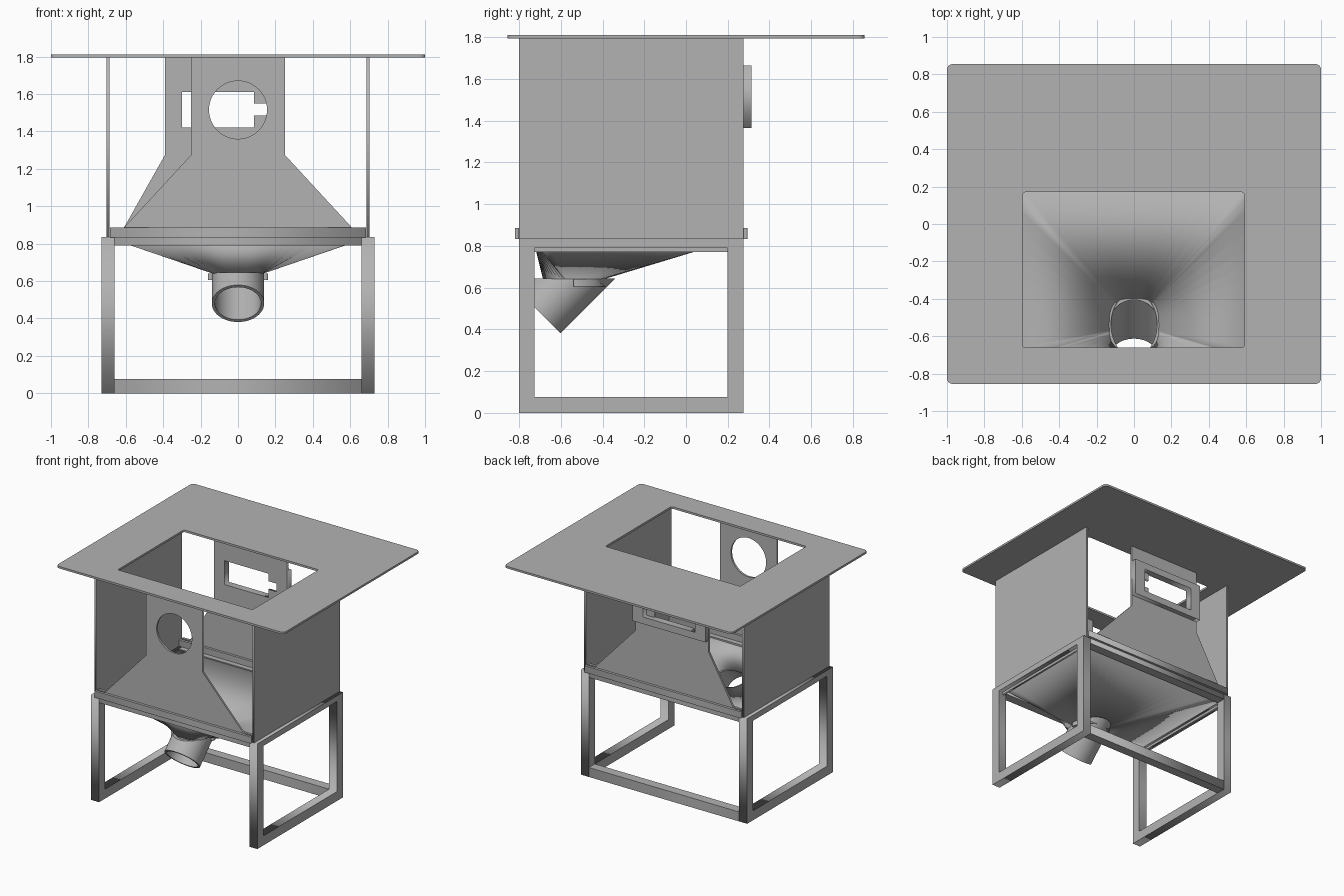
import bpy, bmesh, math
from mathutils import Vector

if "Cube" in bpy.data.objects:
    bpy.data.objects.remove(bpy.data.objects["Cube"])

grey = bpy.data.materials.new("plain_grey")
grey.use_nodes = True
colour = (0.45, 0.45, 0.45, 1)
grey.diffuse_color = colour
grey.node_tree.nodes["Principled BSDF"].inputs["Base Color"].default_value = colour

Q = math.pi / 2
FRONT, SIDE, FLAT = (Q, 0, 0), (Q, 0, Q), (0, 0, 0)


def rect(x0, x1, y0, y1, r=0):
    """Rectangle outline, with rounded corners if r is set."""
    if not r:
        return [(x0, y0), (x1, y0), (x1, y1), (x0, y1)]
    pts = []
    corners = [(x1 - r, y1 - r), (x0 + r, y1 - r), (x0 + r, y0 + r), (x1 - r, y0 + r)]
    for i, (cx, cy) in enumerate(corners):
        for k in range(6):
            a = Q * (i + k / 5)
            pts.append((cx + r * math.cos(a), cy + r * math.sin(a)))
    return pts


def arc(cx, cy, r, a0=0.0, a1=2 * math.pi, n=48):
    return [(cx + r * math.cos(a0 + (a1 - a0) * k / n),
             cy + r * math.sin(a0 + (a1 - a0) * k / n)) for k in range(n)]


def sheet(name, outlines, thick, loc, rot):
    """Outline with holes, extruded evenly about its own plane."""
    cu = bpy.data.curves.new(name, 'CURVE')
    cu.dimensions = '2D'
    cu.fill_mode = 'BOTH'
    cu.extrude = thick / 2
    for pts in outlines:
        sp = cu.splines.new('POLY')
        sp.points.add(len(pts) - 1)
        for p, (x, y) in zip(sp.points, pts):
            p.co = (x, y, 0, 1)
        sp.use_cyclic_u = True
    ob = bpy.data.objects.new(name, cu)
    bpy.context.collection.objects.link(ob)
    ob.location, ob.rotation_euler = loc, rot
    bpy.ops.object.select_all(action='DESELECT')
    ob.select_set(True)
    bpy.context.view_layer.objects.active = ob
    bpy.ops.object.convert(target='MESH')
    ob = bpy.context.object
    ob.data.materials.clear()
    ob.data.materials.append(grey)
    return ob


def box(name, x0, x1, y0, y1, z0, z1):
    return sheet(name, [rect(x0, x1, y0, y1)], z1 - z0, (0, 0, (z0 + z1) / 2), FLAT)


def loft(name, rings, closed=False):
    """Skin between rings of equal point count, smooth shaded."""
    bm = bmesh.new()
    vs = [[bm.verts.new(p) for p in ring] for ring in rings]
    pairs = list(zip(vs, vs[1:])) + ([(vs[-1], vs[0])] if closed else [])
    for a, b in pairs:
        for i in range(len(a)):
            j = (i + 1) % len(a)
            bm.faces.new((a[i], a[j], b[j], b[i]))
    bmesh.ops.recalc_face_normals(bm, faces=bm.faces)
    me = bpy.data.meshes.new(name)
    bm.to_mesh(me)
    bm.free()
    me.materials.append(grey)
    ob = bpy.data.objects.new(name, me)
    bpy.context.collection.objects.link(ob)
    bpy.ops.object.select_all(action='DESELECT')
    ob.select_set(True)
    bpy.context.view_layer.objects.active = ob
    bpy.ops.object.shade_smooth_by_angle(angle=math.radians(30))
    return ob


# Table top with rectangular opening
sheet("table_top", [rect(-1, 1, -0.855, 0.855, 0.03), rect(-0.595, 0.59, -0.66, 0.17, 0.015)],
      0.016, (0, 0, 1.802), FLAT)

# Side frames and side walls with a tongue below the top rail
for s, side in ((1, "left"), (-1, "right")):
    sheet(side + "_frame", [rect(-0.8, 0.275, 0, 0.835), rect(-0.725, 0.2, 0.075, 0.79)],
          0.07, (s * 0.695, 0, 0), SIDE)
    sheet(side + "_wall", [rect(-0.8, 0.275, 0.835, 1.797)], 0.016, (s * 0.694, 0, 0), SIDE)
    sheet(side + "_wall_tongue", [rect(-0.725, 0.2, 0.77, 0.792)], 0.016, (s * 0.686, 0, 0), SIDE)

# Cross rails
box("back_bottom_rail", -0.66, 0.66, 0.2, 0.275, 0, 0.075)
box("front_top_rail", -0.66, 0.66, -0.8, -0.725, 0.79, 0.835)
box("back_top_rail", -0.66, 0.66, 0.2, 0.275, 0.79, 0.835)

# Clamping strips either side of the panels
for name, y in (("front_outer", -0.81), ("front_inner", -0.775),
                ("back_inner", 0.25), ("back_outer", 0.285)):
    box(name + "_strip", -0.685, 0.685, y - 0.01, y + 0.01, 0.833, 0.885)


def panel(name, left, right, hole, y):
    outline = [(-0.64, 0.84), (0.64, 0.84), (0.61, 0.885), (right, 1.275),
               (right, 1.797), (left, 1.797), (left, 1.275), (-0.61, 0.885)]
    sheet(name, [outline, hole], 0.016, (0, y, 0), FRONT)


# Front and back panels with their openings
panel("front_panel", -0.25, 0.25, arc(0, 1.515, 0.155), -0.792)
notched = [(-0.3, 1.42), (0.085, 1.42), (0.085, 1.485), (0.155, 1.485),
           (0.155, 1.55), (0.085, 1.55), (0.085, 1.61), (-0.3, 1.61)]
panel("back_panel", -0.39, 0.25, notched, 0.267)
sheet("back_housing", [rect(-0.39, 0.25, 1.365, 1.665), rect(-0.3, 0.155, 1.42, 1.61)],
      0.04, (0, 0.295, 0), FRONT)

# Funnel: rectangle narrowing to a rounded outlet
X, Y0, Y1, CY = 0.66, -0.73, 0.2, -0.54
angles = [2 * math.pi * k / 64 for k in range(64)]
angles += [math.atan2(y - CY, x) % (2 * math.pi) for x in (X, -X) for y in (Y0, Y1)]
angles.sort()
top, bottom = [], []
for a in angles:
    c, s = math.cos(a), math.sin(a)
    reach = min(X / max(abs(c), 1e-6), ((Y1 - CY) if s > 0 else (CY - Y0)) / max(abs(s), 1e-6))
    top.append(Vector((reach * c, CY + reach * s, 0.82)))
    k = (abs(c) ** 3 + abs(s) ** 3) ** (-1 / 3)
    bottom.append(Vector((0.135 * k * c, CY + 0.145 * k * s, 0.64)))
funnel = loft("funnel", [top, bottom])
solid = funnel.modifiers.new("thickness", 'SOLIDIFY')
solid.thickness = 0.008

# Angled outlet pipe, trimmed level under the funnel
axis = Vector((0, 1, 1)).normalized()
up = Vector((0, -1, 1)).normalized()
mouth = Vector((0, -0.7, 0.48))


def pipe_ring(r, trim):
    pts = []
    for k in range(48):
        a = 2 * math.pi * k / 48
        p = mouth + up * r * math.cos(a) + Vector((r * math.sin(a), 0, 0))
        pts.append(p + axis * ((0.645 - p.z) / axis.z) if trim else p)
    return pts


loft("outlet_pipe", [pipe_ring(0.14, True), pipe_ring(0.14, False),
                     pipe_ring(0.123, False), pipe_ring(0.123, True)], closed=True)

# Half collar behind the outlet
half = arc(0, CY, 0.16, 0, math.pi, 24) + [(-0.16, CY)]
inner = [(x * 0.84, CY + (y - CY) * 0.84) for x, y in reversed(half)]
sheet("outlet_collar", [half + inner], 0.035, (0, 0, 0.623), FLAT)
